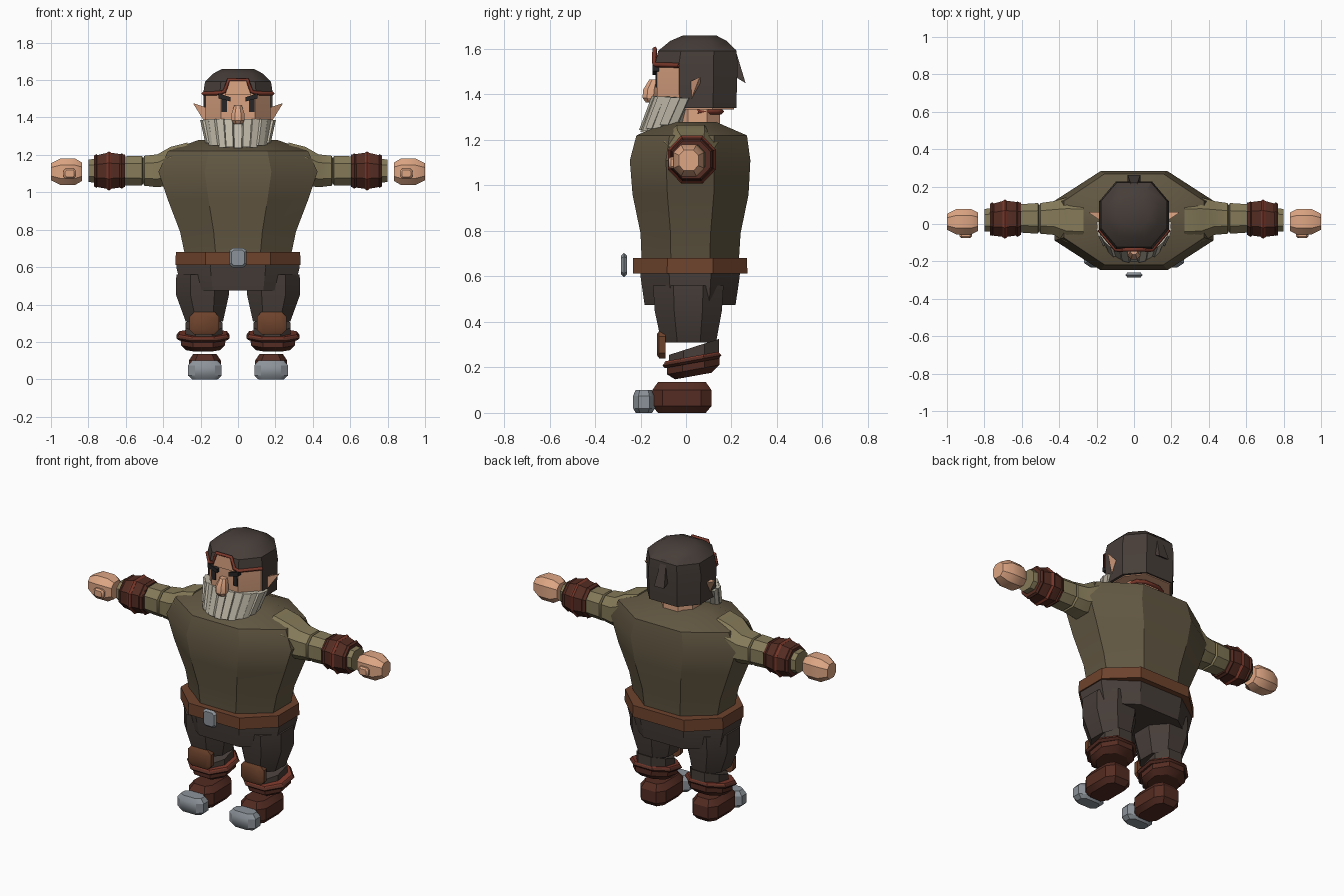
import bpy, bmesh, math
from mathutils import Vector

if "Cube" in bpy.data.objects:
    bpy.data.objects.remove(bpy.data.objects["Cube"])


def material(name, r, g, b):
    m = bpy.data.materials.new(name)
    m.use_nodes = True
    m.diffuse_color = (r, g, b, 1)
    m.node_tree.nodes["Principled BSDF"].inputs["Base Color"].default_value = (r, g, b, 1)
    return m


TUNIC = material("dark olive cloth", .125, .097, .056)
SLEEVE = material("light olive cloth", .235, .195, .100)
DARK = material("dark brown cloth", .062, .047, .040)
BELT = material("tan leather", .155, .056, .026)
BOOT = material("red brown leather", .088, .025, .016)
TRIM = material("red trim", .200, .040, .024)
SKIN = material("skin", .730, .380, .230)
BEARD = material("pale grey hair", .520, .480, .390)
METAL = material("grey metal", .260, .290, .320)
BLACK = material("near black", .020, .018, .018)


def finish(obj, mat, mirror):
    obj.data.materials.append(mat)
    if mirror:
        obj.modifiers.new("mirror", "MIRROR").use_clip = False
    bpy.ops.object.select_all(action='DESELECT')
    obj.select_set(True)
    bpy.context.view_layer.objects.active = obj
    if obj.type == 'MESH':
        bpy.ops.object.shade_smooth_by_angle(angle=math.radians(32))
    return obj


def build(name, rings, mat, mirror=False, drop=None):
    """Bridge a row of point rings, cap both ends, drop faces by a rule."""
    bm = bmesh.new()
    rows = [[bm.verts.new(p) for p in ring] for ring in rings]
    n = len(rows[0])
    for a, b in zip(rows, rows[1:]):
        for i in range(n):
            j = (i + 1) % n
            bm.faces.new((a[i], a[j], b[j], b[i]))
    bm.faces.new(rows[0])
    bm.faces.new(rows[-1])
    bmesh.ops.recalc_face_normals(bm, faces=bm.faces)
    if drop:
        gone = [f for f in bm.faces if drop(f)]
        bmesh.ops.delete(bm, geom=gone, context='FACES')
    me = bpy.data.meshes.new(name)
    bm.to_mesh(me)
    bm.free()
    obj = bpy.data.objects.new(name, me)
    bpy.context.collection.objects.link(obj)
    return finish(obj, mat, mirror)


def loft(name, axis, sections, mat, mirror=False, fu=.45, fv=.42, slope=0, drop=None):
    """Eight-sided sections: position, centre u, centre v, half size u, half size v."""
    rings = []
    for t, cu, cv, hu, hv in sections:
        corners = [(fu, -1), (1, -fv), (1, fv), (fu, 1), (-fu, 1), (-1, fv), (-1, -fv), (-fu, -1)]
        ring = []
        for a, b in corners:
            u, v, w = cu + a * hu, cv + b * hv, t + slope * b * hv
            ring.append({'X': (w, u, v), 'Y': (u, w, v), 'Z': (u, v, w)}[axis])
        rings.append(ring)
    return build(name, rings, mat, mirror, drop)


def cord(name, points, radius, mat):
    """A thin raised strip along a path."""
    cu = bpy.data.curves.new(name, 'CURVE')
    cu.dimensions = '3D'
    cu.bevel_depth = radius
    cu.bevel_resolution = 0
    sp = cu.splines.new('POLY')
    sp.points.add(len(points) - 1)
    for p, q in zip(sp.points, points):
        p.co = (*q, 1)
    obj = bpy.data.objects.new(name, cu)
    bpy.context.collection.objects.link(obj)
    return finish(obj, mat, False)


def plate(name, outline, y, depth, mat, mirror=False):
    """A flat shape facing the front, from (x, z) points."""
    return build(name, [[(x, y + d, z) for x, z in outline] for d in (0, depth)], mat, mirror)


# Torso, hips and belt
loft("tunic", 'Z', [(.60, 0, .018, .27, .21), (.79, 0, .02, .31, .22), (.96, 0, .02, .375, .255),
                    (1.11, 0, .018, .425, .265), (1.22, 0, .025, .375, .243),
                    (1.28, 0, .025, .21, .105)], TUNIC, fu=.42, fv=.4)
loft("hips", 'Z', [(.64, 0, .018, .32, .22), (.60, 0, .018, .33, .218), (.475, 0, .018, .30, .20)], DARK)
loft("belt", 'Z', [(.612, 0, .018, .335, .252), (.682, 0, .018, .332, .25)], BELT, fu=.52, fv=.4)
loft("buckle", 'Y', [(-.285, 0, .65, .036, .042), (-.273, 0, .65, .046, .053),
                     (-.26, 0, .65, .036, .042)], METAL, fu=.6, fv=.7)

# Legs
loft("thigh", 'Z', [(.56, .19, .01, .14, .155), (.45, .19, .01, .141, .148),
                    (.31, .18, .012, .10, .12)], DARK, True)
loft("shin", 'Z', [(.29, .182, .035, .098, .11), (.21, .182, .035, .1, .11)], DARK, True, slope=.32)
loft("knee_pad", 'Y', [(-.128, .18, .3, .062, .046), (-.118, .18, .3, .078, .06),
                       (-.09, .18, .3, .078, .06)], BELT, True, fu=.7, fv=.6)

# Boots
loft("boot_cuff", 'Z', [(.218, .187, .026, .13, .118), (.23, .187, .026, .141, .13),
                        (.244, .187, .026, .13, .118)], BOOT, True, slope=.18)
loft("boot_cuff_trim", 'Z', [(.238, .187, .026, .134, .122), (.248, .187, .026, .128, .118)],
     TRIM, True, slope=.18)
loft("boot_shaft", 'Z', [(.23, .187, .032, .12, .115), (.19, .187, .032, .118, .115),
                         (.162, .187, .032, .09, .08)], BOOT, True, slope=.18)
loft("boot_foot", 'Z', [(0, .177, -.018, .062, .105), (.03, .177, -.018, .086, .13),
                        (.1, .177, -.018, .086, .13), (.136, .177, -.018, .062, .105)],
     BOOT, True, fu=.6, fv=.65)
loft("toe_cap", 'Z', [(0, .177, -.185, .068, .036), (.02, .177, -.185, .09, .048),
                      (.075, .177, -.185, .09, .048), (.1, .177, -.185, .068, .036)],
     METAL, True, fu=.6, fv=.5)

# Arms: sleeve with a fold at the elbow, bracer with raised bands, hand
loft("sleeve", 'X', [(.27, .02, 1.14, .12, .126), (.36, .022, 1.14, .12, .103),
                     (.43, .032, 1.115, .09, .088), (.50, .03, 1.115, .082, .08),
                     (.507, .03, 1.115, .07, .068), (.514, .03, 1.115, .082, .08),
                     (.62, .03, 1.115, .075, .077), (.80, .02, 1.115, .06, .06)],
     SLEEVE, True, fu=.5, fv=.5)
loft("bracer", 'X', [(.605, .028, 1.115, .086, .086), (.69, .028, 1.115, .098, .098),
                     (.77, .022, 1.113, .082, .082)], BOOT, True)
for label, x, r in (("inner", .622, .095), ("middle", .69, .105), ("outer", .758, .09)):
    loft(label + "_bracer_band", 'X', [(x - .012, .026, 1.114, r - .008, r - .008),
                                       (x, .026, 1.114, r, r),
                                       (x + .012, .026, 1.114, r - .008, r - .008)],
         TRIM if label == "middle" else BOOT, True)
loft("hand", 'X', [(.835, .012, 1.11, .05, .05), (.87, .012, 1.11, .068, .07),
                   (.95, .012, 1.11, .068, .07), (1.0, .012, 1.11, .042, .045)],
     SKIN, True, fu=.5, fv=.5)
loft("thumb", 'Y', [(-.076, .9, 1.1, .024, .018), (-.066, .9, 1.1, .033, .026),
                    (-.03, .9, 1.1, .033, .026)], SKIN, True, fu=.7, fv=.6)

# Head and headgear
loft("neck", 'Z', [(1.25, 0, .05, .11, .1), (1.37, 0, .05, .11, .1)], SKIN)
loft("face", 'Z', [(1.335, 0, .046, .165, .165), (1.38, 0, .046, .174, .173),
                   (1.56, 0, .046, .174, .175)], SKIN, fu=.52)
loft("hood", 'Z', [(1.34, 0, .045, .182, .176), (1.53, 0, .045, .186, .182),
                   (1.592, 0, .05, .176, .172), (1.635, 0, .055, .132, .125),
                   (1.66, 0, .06, .085, .072)], DARK, fu=.52,
     drop=lambda f: f.normal.y < -.3 and f.calc_center_median().z < 1.54)
build("hood_tail", [[(x * .5, .215, 1.605), (x, .262, 1.45), (x, .212, 1.48)]
                    for x in (-.034, .034)], DARK)
plate("forehead", [(-.07, 1.52), (.07, 1.52), (.048, 1.6), (-.048, 1.6)], -.141, .009, SKIN)
brow_path = [(.187, -.03, 1.528), (.098, -.137, 1.53), (.072, -.14, 1.54), (.05, -.137, 1.602)]
cord("hood_trim", brow_path + [(-x, y, z) for x, y, z in reversed(brow_path)], .011, TRIM)
cord("neck_trim", [(-.105, .05, 1.325), (-.09, .13, 1.325), (-.045, .155, 1.325),
                   (.045, .155, 1.325), (.09, .13, 1.325), (.105, .05, 1.325)], .014, TRIM)
build("ear", [[(.175, .02, 1.37), (.175, .065, 1.45), (.175, .015, 1.455)],
              [(.238, .058, 1.472), (.24, .063, 1.476), (.238, .057, 1.476)]], SKIN, True)

# Eyes, brows and nose
plate("eye", [(.06, 1.43), (.088, 1.43), (.088, 1.505), (.06, 1.505)], -.134, .009, BLACK, True)
plate("eyebrow", [(.04, 1.485), (.104, 1.503), (.104, 1.53), (.04, 1.508)], -.148, .03, BLACK, True)
loft("nose", 'Z', [(1.365, 0, -.155, .022, .022), (1.385, 0, -.157, .035, .034),
                   (1.42, 0, -.155, .035, .034), (1.465, 0, -.14, .02, .022)], SKIN)

# Beard: a core wrapped in overlapping locks
loft("beard_core", 'Z', [(1.25, 0, -.09, .13, .08), (1.385, 0, -.05, .165, .085)], BEARD)
LOCKS = 13
for i in range(LOCKS):
    a = math.radians(-88 + 176 * i / (LOCKS - 1))
    side, front = math.sin(a), math.cos(a)
    tangent, out = Vector((front, side, 0)), Vector((side, -front, 0))
    lift = .006 * (i % 2)
    top = Vector((.185 * side, -.005 - .125 * front, 1.385 + .008 * front))
    tip = Vector((.155 * side, -.055 - .13 * front, 1.268 - .032 * front + lift))
    rings = []
    for centre, w, d in ((top, .027, .014), (tip, .024, .016)):
        centre = centre + out * lift
        rings.append([centre + tangent * w * s + out * d * t
                      for s, t in ((-1, -1), (1, -1), (.8, 1), (-.8, 1))])
    build("beard_lock_%d" % (i + 1), rings, BEARD)
